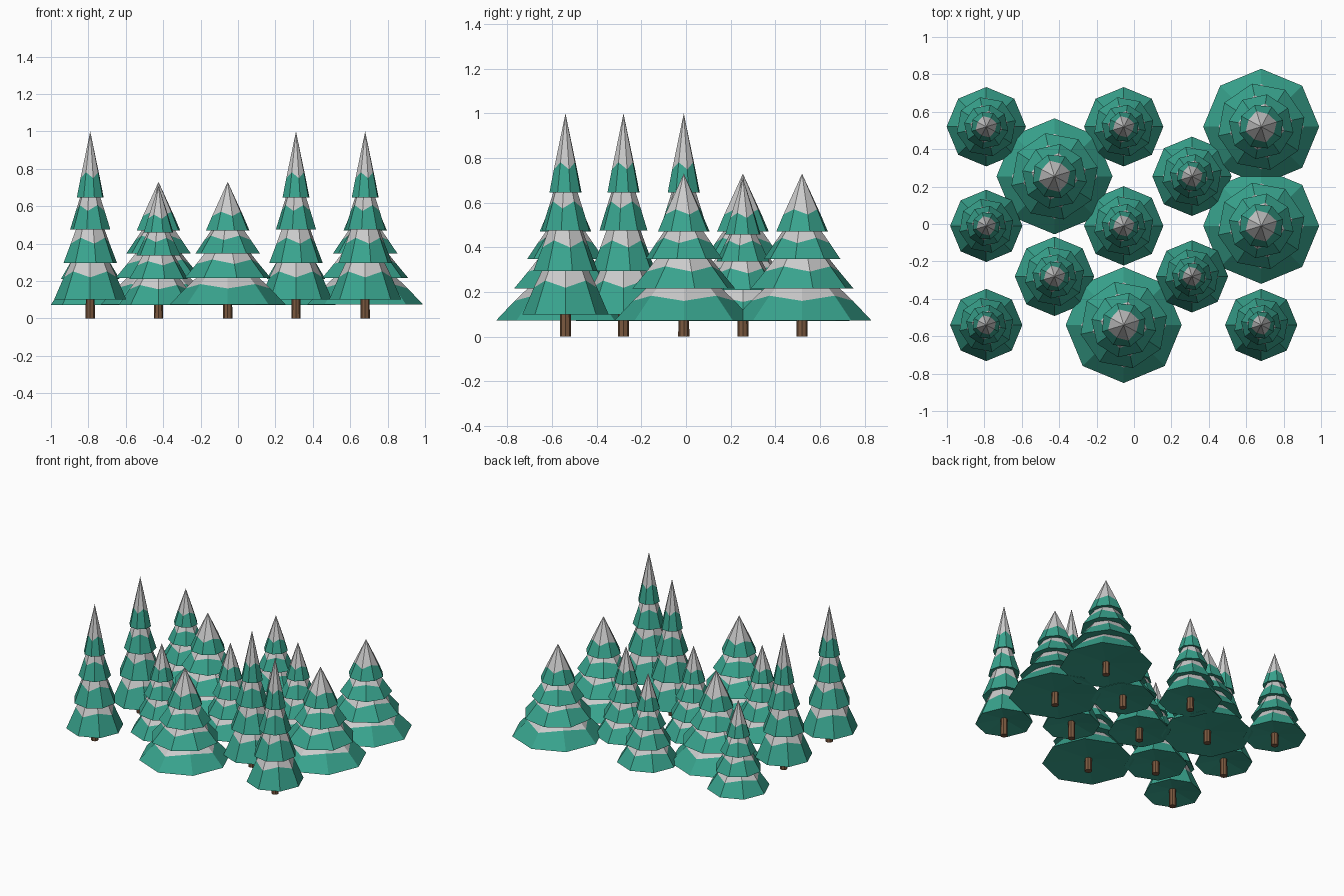
import bpy, bmesh
from math import sin, cos, pi, radians

if "Cube" in bpy.data.objects:
    bpy.data.objects.remove(bpy.data.objects["Cube"])

def material(name, rgb):
    m = bpy.data.materials.new(name)
    m.diffuse_color = (*rgb, 1)
    m.use_nodes = True
    m.node_tree.nodes["Principled BSDF"].inputs["Base Color"].default_value = m.diffuse_color
    return m

GREEN = material("needles", (0.04, 0.37, 0.27))
SNOW = material("snow", (0.8, 0.8, 0.8))
BROWN = material("bark", (0.2, 0.1, 0.05))

SIDES = 8
# Tiers from bottom to top: (height, radius) of top, snow line and rim, then underside centre height
# radii are fractions of the tree radius, heights fractions of the tree height
TIERS = [
    ((0.33, 0.46), (0.235, 0.70), (0.10, 1.00), 0.13, 0),
    ((0.51, 0.34), (0.415, 0.52), (0.295, 0.76), 0.33, 12),
    ((0.68, 0.23), (0.59, 0.38), (0.475, 0.565), 0.50, -10),
    ((1.00, 0.00), (0.765, 0.265), (0.645, 0.39), 0.67, 17),
]

def link(name, bm, mats):
    bmesh.ops.recalc_face_normals(bm, faces=bm.faces)
    me = bpy.data.meshes.new(name)
    bm.to_mesh(me)
    bm.free()
    for m in mats:
        me.materials.append(m)
    ob = bpy.data.objects.new(name, me)
    bpy.context.collection.objects.link(ob)
    return ob

def ring(bm, z, r, turn, zig=0.0, slope=0.0):
    # the zigzag slides points up and down along the tier slope
    out = []
    for i in range(SIDES):
        a = 2 * pi * i / SIDES + turn
        d = zig if i % 2 else -zig
        rr = r + d * slope
        out.append(bm.verts.new((rr * cos(a), rr * sin(a), z + d)))
    return out

def bridge(bm, a, b, mat):
    for i in range(SIDES):
        j = (i + 1) % SIDES
        bm.faces.new((a[i], a[j], b[j], b[i])).material_index = mat

def fan(bm, a, z, mat):
    c = bm.verts.new((0, 0, z))
    for i in range(SIDES):
        bm.faces.new((a[i], a[(i + 1) % SIDES], c)).material_index = mat

def foliage(h, R):
    bm = bmesh.new()
    for (zt, rt), (zs, rs), (zb, rb), zu, deg in TIERS:
        t = radians(deg)
        slope = (rb - rs) * R / ((zb - zs) * h)
        snow = ring(bm, zs * h, rs * R, t, 0.016 * h, slope)
        rim = ring(bm, zb * h, rb * R, t)
        if rt:
            top = ring(bm, zt * h, rt * R, t)
            bridge(bm, top, snow, 1)
            fan(bm, top, zt * h, 1)
        else:
            fan(bm, snow, zt * h, 1)
        bridge(bm, snow, rim, 0)
        fan(bm, rim, zu * h, 0)
    return link("foliage", bm, (GREEN, SNOW))

def trunk():
    bm = bmesh.new()
    a, b = ring(bm, 0, 0.025, 0), ring(bm, 0.16, 0.023, 0)
    bridge(bm, a, b, 0)
    fan(bm, a, 0, 0)
    fan(bm, b, 0.16, 0)
    return link("trunk", bm, (BROWN,))

# Tree kinds: height, radius
TALL, MEDIUM, WIDE = (1.0, 0.193), (0.71, 0.212), (0.73, 0.31)
# Staggered rows of trees
ROWS = [
    (0.52, (-0.79, -0.055, 0.68), (MEDIUM, MEDIUM, WIDE)),
    (0.255, (-0.425, 0.31), (WIDE, MEDIUM)),
    (-0.01, (-0.79, -0.055, 0.68), (TALL, MEDIUM, WIDE)),
    (-0.28, (-0.425, 0.31), (MEDIUM, TALL)),
    (-0.54, (-0.79, -0.055, 0.68), (TALL, WIDE, TALL)),
]
for y, xs, kinds in ROWS:
    for x, kind in zip(xs, kinds):
        for ob in (foliage(*kind), trunk()):
            ob.location = (x, y, 0)
